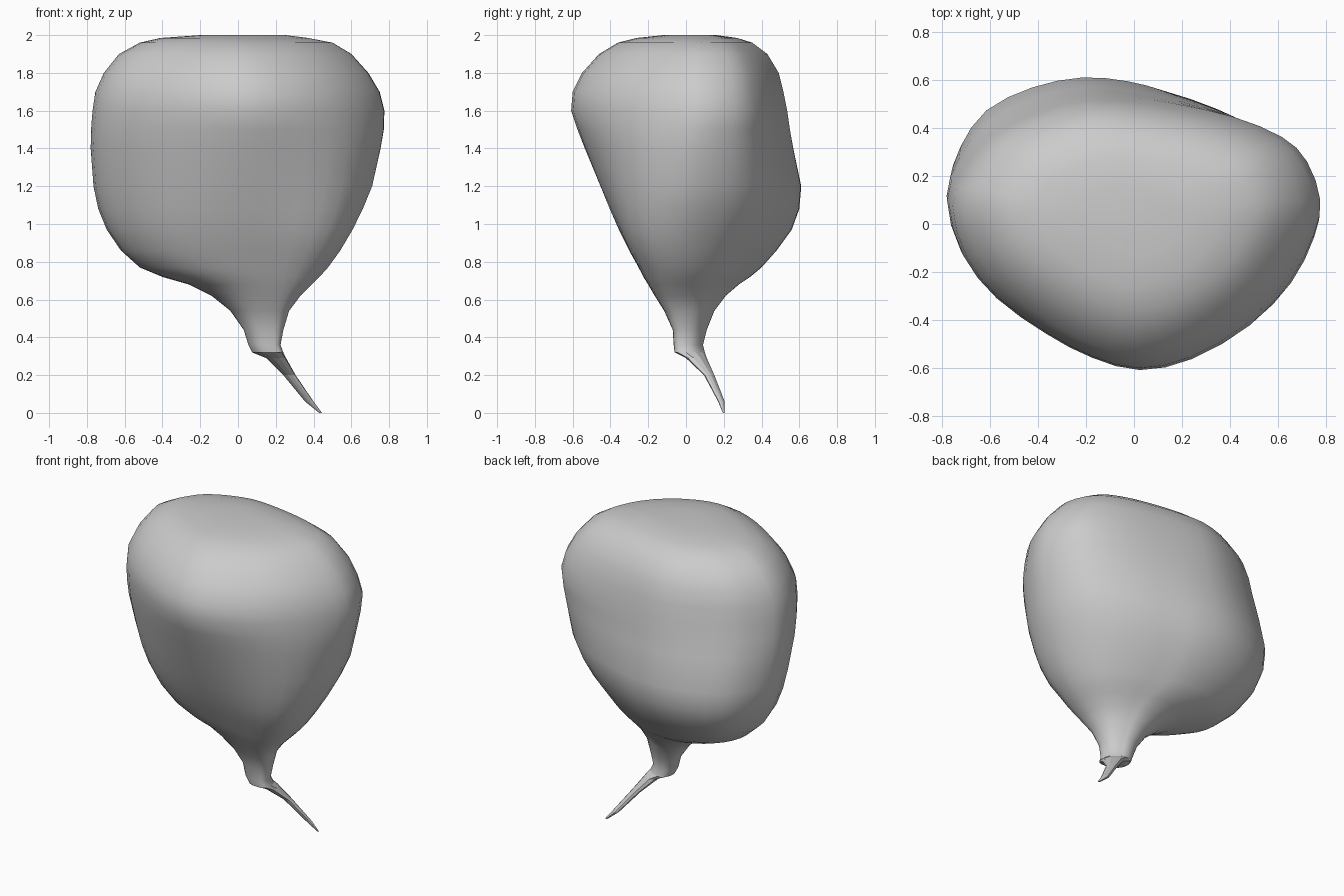
import bpy
import bmesh

default_cube = bpy.data.objects.get("Cube")
if default_cube:
    bpy.data.objects.remove(default_cube, do_unlink=True)

# Upper outline: rounded triangle pointing to the front
UPPER = [(.775, .15), (.72, .32), (.615, .43), (.41, .52), (.18, .575), (0, .605), (-.2, .615),
         (-.42, .55), (-.61, .44), (-.72, .29), (-.78, .13), (-.72, -.1), (-.58, -.29),
         (-.37, -.45), (-.18, -.555), (.02, -.61), (.24, -.56), (.48, -.41), (.65, -.21), (.75, 0)]

# Lower outline: broad flat front, with the back swelling on one side
LOWER = [(.775, -.15), (.72, .06), (.6, .25), (.38, .42), (.15, .53), (0, .59), (-.2, .615),
         (-.42, .58), (-.63, .47), (-.745, .28), (-.78, .08), (-.74, -.13), (-.62, -.31),
         (-.45, -.46), (-.23, -.56), (.02, -.605), (.28, -.61), (.54, -.585), (.7, -.485),
         (.765, -.32)]

# Each section: height, x from, x to, y from, y to
BODY = [(2, -.2, .25, -.12, .16), (1.985, -.41, .37, -.26, .27), (1.96, -.52, .5, -.36, .35),
        (1.9, -.63, .6, -.46, .43), (1.8, -.71, .69, -.55, .49), (1.7, -.755, .75, -.6, .515),
        (1.6, -.77, .775, -.608, .535), (1.5, -.778, .772, -.575, .55),
        (1.4, -.78, .755, -.537, .568), (1.2, -.765, .71, -.455, .61), (1.08, -.74, .66, -.405, .6),
        (.97, -.695, .605, -.355, .56), (.86, -.62, .54, -.3, .48), (.77, -.52, .475, -.25, .4),
        (.72, -.4, .43, -.225, .34), (.68, -.26, .39, -.2, .28), (.62, -.14, .33, -.165, .21),
        (.54, -.04, .27, -.115, .15), (.44, .03, .24, -.07, .11), (.36, .055, .225, -.065, .09),
        (.32, .075, .24, -.06, .1)]
ROOT = [(.32, .075, .24, -.06, .1), (.29, .15, .255, 0, .11), (.2, .24, .305, .095, .15),
        (.06, .355, .4, .17, .205), (0, .43, .445, .195, .205)]


def refine(points):
    """Double a closed outline, placing each new point on a smooth curve."""
    result = []
    count = len(points)
    for i, point in enumerate(points):
        before, after, beyond = points[i - 1], points[(i + 1) % count], points[(i + 2) % count]
        middle = tuple((9 * (p + q) - a - b) / 16
                       for a, p, q, b in zip(before, point, after, beyond))
        result += [point, middle]
    return result


def fit(value, low, high, start, end):
    return start + (value - low) / (high - low) * (end - start)


def outline_at(z):
    """Blend from the upper outline to the lower one down the bulb."""
    weight = min(max((1.6 - z) / .7, 0), 1)
    return [(a + (c - a) * weight, b + (d - b) * weight)
            for (a, b), (c, d) in zip(UPPER, LOWER)]


def loft(name, sections, step, material, cap_first, cap_last):
    """Skin the outline, stretched to the bounds of each section, top to bottom."""
    mesh = bpy.data.meshes.new(name)
    bm = bmesh.new()
    rings = []
    for z, left, right, front, back in sections:
        rings.append([bm.verts.new((fit(x, -.78, .775, left, right),
                                    fit(y, -.61, .615, front, back), z))
                      for x, y in refine(outline_at(z))[::step]])
    for upper, lower in zip(rings, rings[1:]):
        count = len(upper)
        for i in range(count):
            j = (i + 1) % count
            bm.faces.new((upper[i], lower[i], lower[j], upper[j]))
    if cap_first:
        bm.faces.new(rings[0])
    if cap_last:
        bm.faces.new(reversed(rings[-1]))
    bmesh.ops.recalc_face_normals(bm, faces=bm.faces)
    bm.to_mesh(mesh)
    bm.free()
    mesh.materials.append(material)
    obj = bpy.data.objects.new(name, mesh)
    bpy.context.collection.objects.link(obj)
    return obj


# Single plain grey
grey = bpy.data.materials.new("plain_grey")
grey.use_nodes = True
colour = (.6, .6, .6, 1)
grey.diffuse_color = colour
grey.node_tree.nodes["Principled BSDF"].inputs["Base Color"].default_value = colour

# Smooth bulb running down into the neck
bulb = loft("bulb", BODY, 1, grey, True, False)
bulb.data.shade_smooth()

# Faceted trailing root
root = loft("root", ROOT, 4, grey, False, True)
root.data.shade_flat()
